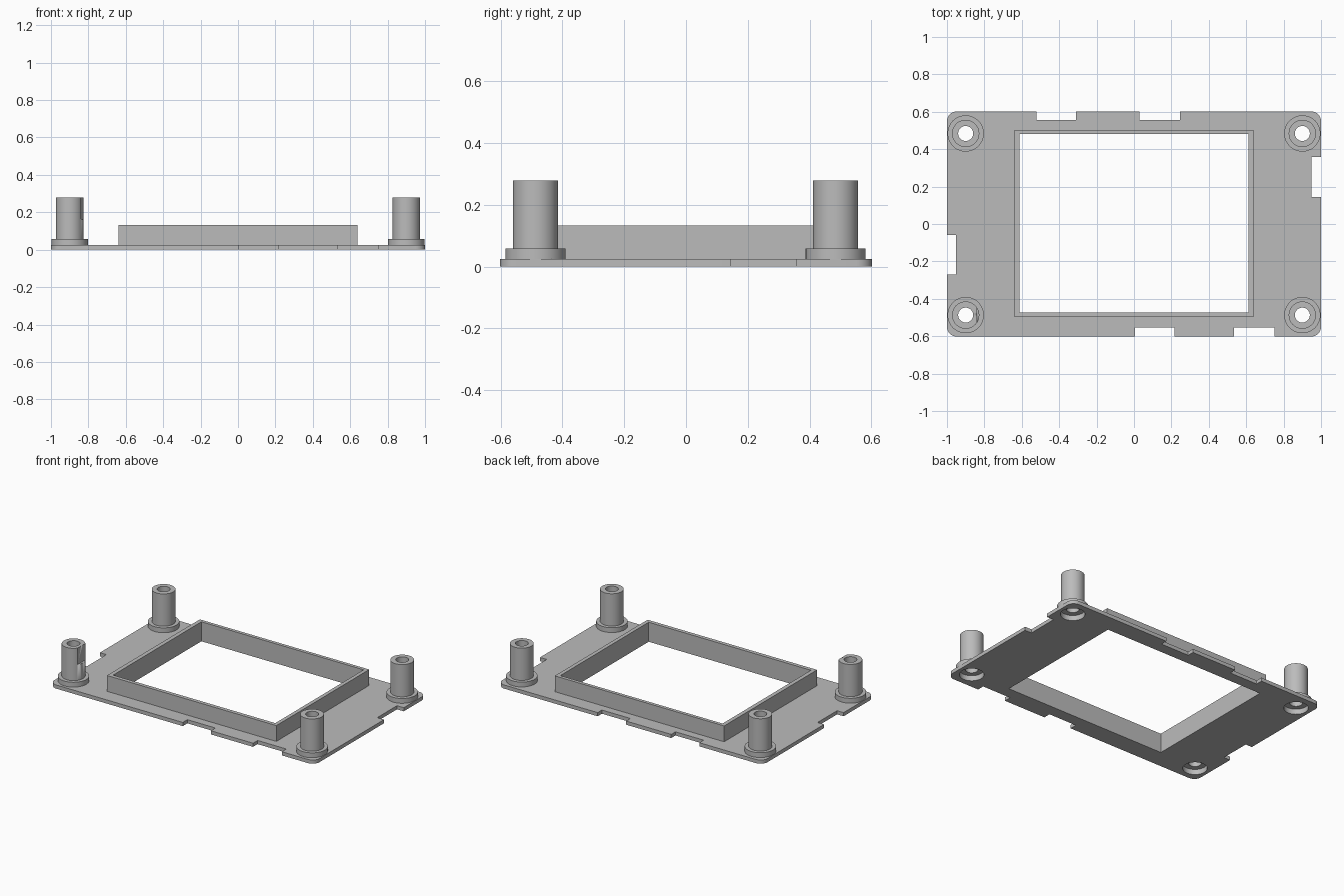
import bpy
import bmesh
import math

cube = bpy.data.objects.get("Cube")
if cube:
    bpy.data.objects.remove(cube, do_unlink=True)

grey = bpy.data.materials.new("plain grey")
grey.use_nodes = True
colour = (0.5, 0.5, 0.5, 1)
grey.diffuse_color = colour
grey.node_tree.nodes["Principled BSDF"].inputs["Base Color"].default_value = colour

PLATE_TOP = 0.025
HALF_X, HALF_Y, CORNER = 1.0, 0.602, 0.052
RECESS_R = 0.076


def finish(name, bm):
    """Turn a bmesh into a shaded object."""
    bmesh.ops.remove_doubles(bm, verts=bm.verts, dist=1e-5)
    bmesh.ops.recalc_face_normals(bm, faces=bm.faces)
    mesh = bpy.data.meshes.new(name)
    bm.to_mesh(mesh)
    bm.free()
    mesh.materials.append(grey)
    obj = bpy.data.objects.new(name, mesh)
    bpy.context.collection.objects.link(obj)
    bpy.ops.object.select_all(action='DESELECT')
    obj.select_set(True)
    bpy.context.view_layer.objects.active = obj
    bpy.ops.object.shade_smooth_by_angle(angle=math.radians(30))
    return obj


def extruded(name, loops, z0, z1):
    """Extrude an outline with holes between two heights."""
    curve = bpy.data.curves.new(name, 'CURVE')
    curve.dimensions = '2D'
    curve.fill_mode = 'BOTH'
    curve.extrude = (z1 - z0) / 2
    for loop in loops:
        spline = curve.splines.new('POLY')
        spline.points.add(len(loop) - 1)
        for point, (x, y) in zip(spline.points, loop):
            point.co = (x, y, 0, 1)
        spline.use_cyclic_u = True
    source = bpy.data.objects.new(name + "_outline", curve)
    mesh = bpy.data.meshes.new_from_object(source)
    bm = bmesh.new()
    bm.from_mesh(mesh)
    bmesh.ops.translate(bm, verts=bm.verts, vec=(0, 0, (z0 + z1) / 2))
    bpy.data.objects.remove(source)
    bpy.data.curves.remove(curve)
    bpy.data.meshes.remove(mesh)
    return finish(name, bm)


def lathe(name, profile, x, y, steps=48):
    """Spin a closed (radius, height) profile around a vertical axis."""
    bm = bmesh.new()
    rings = []
    for i in range(steps):
        a = 2 * math.pi * i / steps
        rings.append([bm.verts.new((x + r * math.cos(a), y + r * math.sin(a), z))
                      for r, z in profile])
    n = len(profile)
    for i in range(steps):
        a, b = rings[i], rings[(i + 1) % steps]
        for j in range(n):
            k = (j + 1) % n
            bm.faces.new((a[j], b[j], b[k], a[k]))
    return finish(name, bm)


def arc(x, y, r, start, end, steps):
    angles = [math.radians(start + (end - start) * i / steps) for i in range(steps + 1)]
    return [(x + r * math.cos(a), y + r * math.sin(a)) for a in angles]


def rectangle(x0, x1, y0, y1):
    return [(x0, y0), (x1, y0), (x1, y1), (x0, y1)]


def notch_x(x0, x1, edge, inner):
    return [(x0, edge), (x0, inner), (x1, inner), (x1, edge)]


def notch_y(y0, y1, edge, inner):
    return [(edge, y0), (inner, y0), (inner, y1), (edge, y1)]


# Base plate outline, counterclockwise, with edge notches
cx, cy = HALF_X - CORNER, HALF_Y - CORNER
outline = arc(-cx, -cy, CORNER, 180, 270, 8)
outline += notch_x(0.005, 0.217, -HALF_Y, -0.553)
outline += notch_x(0.535, 0.752, -HALF_Y, -0.553)
outline += arc(cx, -cy, CORNER, 270, 360, 8)
outline += notch_y(0.145, 0.358, HALF_X, 0.949)
outline += arc(cx, cy, CORNER, 0, 90, 8)
outline += notch_x(0.245, 0.03, HALF_Y, 0.556)
outline += notch_x(-0.31, -0.522, HALF_Y, 0.556)
outline += arc(-cx, cy, CORNER, 90, 180, 8)
outline += notch_y(-0.06, -0.27, -HALF_X, -0.951)

opening = rectangle(-0.612, 0.612, -0.472, 0.48)
posts = {"front_right": (-0.9, -0.487), "front_left": (0.9, -0.487),
         "back_right": (-0.9, 0.484), "back_left": (0.9, 0.484)}
recesses = [arc(x, y, RECESS_R, 0, 352.5, 47) for x, y in posts.values()]
extruded("base_plate", [outline, opening] + recesses, 0, PLATE_TOP)

# Raised frame around the opening
extruded("window_frame", [rectangle(-0.64, 0.638, -0.498, 0.503), opening],
         PLATE_TOP, 0.133)

# Hollow posts with a collar, and a recess underneath
profile = [(0.097, PLATE_TOP), (0.097, 0.058), (0.073, 0.058), (0.073, 0.278),
           (0.04, 0.278), (0.04, 0.036), (RECESS_R, 0.036), (RECESS_R, PLATE_TOP)]
made = {name: lathe(name + "_post", profile, x, y) for name, (x, y) in posts.items()}

# Flat relief on the upper inner side of one post
bm = bmesh.new()
bmesh.ops.create_cube(bm, size=0.2)
bmesh.ops.translate(bm, verts=bm.verts, vec=(-0.74, posts["front_right"][1], 0.265))
cutter = finish("relief_cutter", bm)
cutter.hide_render = True
post = made["front_right"]
bpy.context.view_layer.objects.active = post
cut = post.modifiers.new("relief", 'BOOLEAN')
cut.operation = 'DIFFERENCE'
cut.solver = 'EXACT'
cut.object = cutter
bpy.ops.object.modifier_apply(modifier=cut.name)
bpy.data.objects.remove(cutter, do_unlink=True)
